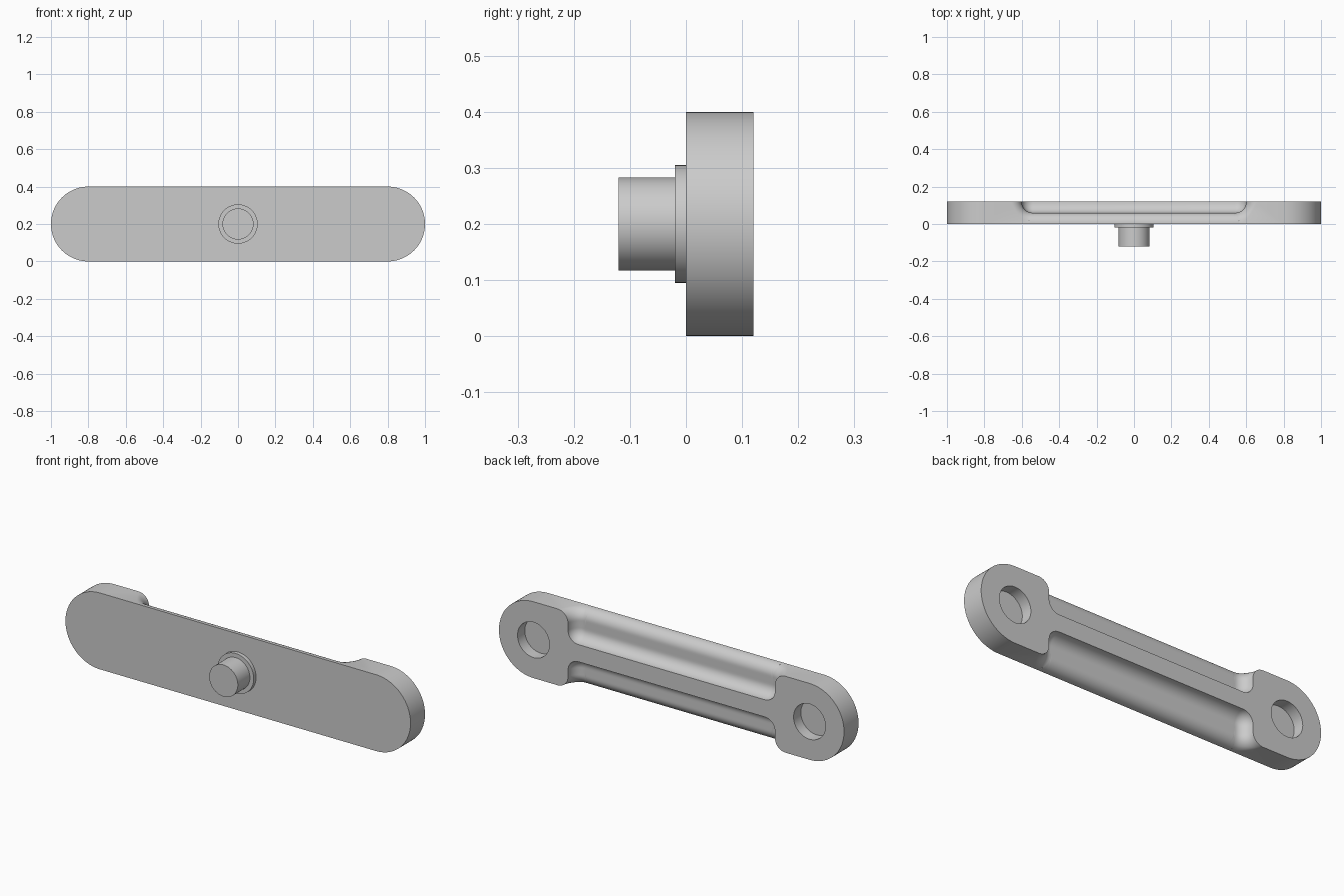
import bpy, bmesh
from math import sin, cos, pi, asin, sqrt
from mathutils import Matrix

cube = bpy.data.objects.get("Cube")
if cube:
    bpy.data.objects.remove(cube, do_unlink=True)

# Main sizes
END_X, END_R, THICK = 0.8, 0.2, 0.12
FLOOR, ROUND = 0.06, 0.055          # pocket floor height, rounded long edges
RIB, WALL, CORNER, FILLET = 0.045, 0.6, 0.06, 0.055
HOLE_R, HOLE_Y = 0.0925, 0.06
STEPS = 10

grey = bpy.data.materials.new("light_grey")
grey.use_nodes = True
COLOUR = (0.6, 0.6, 0.6, 1)
grey.diffuse_color = COLOUR
grey.node_tree.nodes["Principled BSDF"].inputs["Base Color"].default_value = COLOUR


def finish(name, bm, height):
    mesh = bpy.data.meshes.new(name)
    bm.to_mesh(mesh)
    bm.free()
    mesh.materials.append(grey)
    ob = bpy.data.objects.new(name, mesh)
    bpy.context.collection.objects.link(ob)
    ob.location.z = height
    bpy.ops.object.select_all(action="DESELECT")
    ob.select_set(True)
    bpy.context.view_layer.objects.active = ob
    bpy.ops.object.shade_smooth_by_angle(angle=pi / 6)
    return ob


def base_y(z):
    """Web surface: flat floor that rolls over into the long edge."""
    over = max(0, z - (END_R - ROUND))
    return FLOOR - ROUND + sqrt(max(0, ROUND ** 2 - over ** 2))


def contour(d):
    """Pocket outline moved inwards by d: rib, inner corner, wall, outer corner."""
    pts = [(0, RIB + d)]
    for i in range(STEPS + 1):
        a = -pi / 2 + pi / 2 * i / STEPS
        r = CORNER - d
        pts.append((WALL - CORNER + r * cos(a), RIB + CORNER + r * sin(a)))
    r = CORNER + d
    sweep = asin(CORNER / r)
    for i in range(STEPS + 1):
        a = pi - sweep * i / STEPS
        pts.append((WALL + CORNER + r * cos(a), END_R - CORNER + r * sin(a)))
    return pts


def arc(radius, start, end, count):
    return [(END_X + radius * cos(start + (end - start) * i / count),
             radius * sin(start + (end - start) * i / count)) for i in range(count + 1)]


# Link body: one quarter, then mirrored twice
bm = bmesh.new()


def face(points):
    bm.faces.new([bm.verts.new(p) for p in points])


def strip(a, b):
    for i in range(len(a) - 1):
        face((a[i], a[i + 1], b[i + 1], b[i]))


# Pocket fillet rows
rows = []
for k in range(STEPS + 1):
    t = pi / 2 * k / STEPS
    row = []
    for x, z in contour(FILLET * (1 - cos(t))):
        b = base_y(z)
        row.append((x, b + (THICK - b) * (1 - sin(t)), z))
    rows.append(row)

# Pocket floor rows out to the rounded long edge
inner = contour(FILLET)
end_x = inner[-1][0]
last = len(inner) - 1
edge_x = [0] + [0.5 + (end_x - 0.5) * (i - 1) / (last - 1) for i in range(1, last + 1)]
for k in range(1, 19):
    s = sin(pi / 2 * k / 18)
    row = []
    for (x, z), tx in zip(inner, edge_x):
        zz = z + (END_R - z) * s
        row.append((x + (tx - x) * s, base_y(zz), zz))
    rows.append(row)
for a, b in zip(rows, rows[1:]):
    strip(a, b)

outer = arc(END_R, pi / 2, 0, 24)
hole = arc(HOLE_R, 0, pi, 32)


def at(y, pts):
    return [(x, y, z) for x, z in pts]


# Back face, front face, rounded end, blind hole
face([(0, THICK, 0)] + rows[0] + at(THICK, outer + hole))
face([(0, 0, 0), (0, 0, END_R)] + at(0, outer))
strip(at(THICK, outer), at(0, outer))
strip(at(THICK, hole), at(HOLE_Y, hole))
face(at(HOLE_Y, hole))

# Long edge
ends = [r[-1] for r in rows[:STEPS + 1]]
face([(END_X, 0, END_R), (END_X, THICK, END_R)] + ends
     + rows[-1][-2::-1] + [(0, 0, END_R)])

bmesh.ops.remove_doubles(bm, verts=bm.verts[:], dist=1e-5)
for axis in "XZ":
    bmesh.ops.mirror(bm, geom=bm.verts[:] + bm.edges[:] + bm.faces[:],
                     matrix=Matrix(), merge_dist=1e-5, axis=axis)
    bmesh.ops.remove_doubles(bm, verts=bm.verts[:], dist=1e-5)
bmesh.ops.recalc_face_normals(bm, faces=bm.faces[:])
finish("link_body", bm, END_R)


# Front pin and its collar
def front_cylinder(name, radius, length):
    bm = bmesh.new()
    place = Matrix.Translation((0, -length / 2, 0)) @ Matrix.Rotation(pi / 2, 4, "X")
    bmesh.ops.create_cone(bm, cap_ends=True, segments=64, radius1=radius,
                          radius2=radius, depth=length, matrix=place)
    finish(name, bm, END_R)


front_cylinder("pin_collar", 0.105, 0.02)
front_cylinder("pin", 0.083, 0.12)
